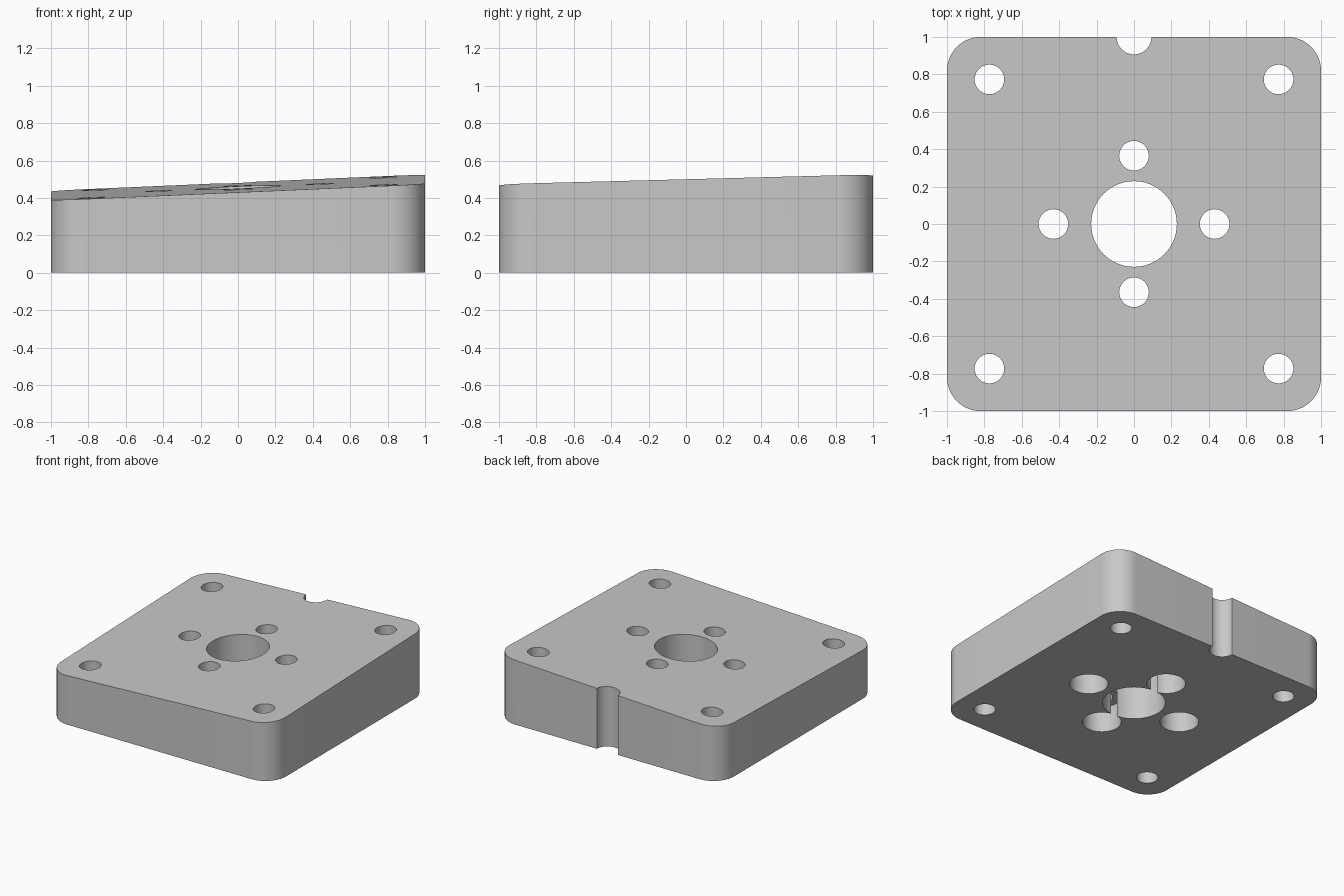
import bpy
import bmesh
from math import cos, sin, pi, radians, tan

cube = bpy.data.objects.get("Cube")
if cube:
    bpy.data.objects.remove(cube, do_unlink=True)

CORNER = 0.18
NOTCH = 0.093
MID_HEIGHT = 0.456
SLOPE_X, SLOPE_Y = tan(radians(2.5)), tan(radians(1.5))

grey = bpy.data.materials.new("plain grey")
grey.use_nodes = True
colour = (0.58, 0.58, 0.58, 1)
grey.diffuse_color = colour
grey.node_tree.nodes["Principled BSDF"].inputs["Base Color"].default_value = colour


def arc(cx, cy, radius, start, end, steps):
    angles = [radians(start + (end - start) * i / steps) for i in range(steps + 1)]
    return [(cx + radius * cos(a), cy + radius * sin(a)) for a in angles]


def make_plate():
    # Rounded square outline with a half-round notch in the back edge
    c = 1 - CORNER
    outline = arc(c, c, CORNER, 0, 90, 16)
    outline += arc(0, 1, NOTCH, 0, -180, 32)
    outline += arc(-c, c, CORNER, 90, 180, 16)
    outline += arc(-c, -c, CORNER, 180, 270, 16)
    outline += arc(c, -c, CORNER, 270, 360, 16)
    bm = bmesh.new()
    base = bm.faces.new([bm.verts.new((x, y, 0)) for x, y in outline])
    top = bmesh.ops.extrude_face_region(bm, geom=[base])["geom"]
    # Top face slopes in both directions
    for v in top:
        if isinstance(v, bmesh.types.BMVert):
            v.co.z = MID_HEIGHT + SLOPE_X * v.co.x + SLOPE_Y * v.co.y
    bmesh.ops.recalc_face_normals(bm, faces=bm.faces)
    mesh = bpy.data.meshes.new("mounting_plate")
    bm.to_mesh(mesh)
    bm.free()
    obj = bpy.data.objects.new("mounting_plate", mesh)
    bpy.context.collection.objects.link(obj)
    obj.data.materials.append(grey)
    return obj


def drill(plate, x, y, radius, top=1.0):
    # Vertical hole from below the plate up to the given height
    bottom = -0.2
    bpy.ops.mesh.primitive_cylinder_add(vertices=64, radius=radius, depth=top - bottom,
                                        location=(x, y, (top + bottom) / 2))
    cutter = bpy.context.object
    cutter.name = "hole_cutter"
    cutter.hide_render = True
    cutter.data.materials.append(grey)
    mod = plate.modifiers.new("hole", "BOOLEAN")
    mod.operation = "DIFFERENCE"
    mod.solver = "EXACT"
    mod.object = cutter
    bpy.context.view_layer.objects.active = plate
    bpy.ops.object.modifier_apply(modifier=mod.name)
    bpy.data.objects.remove(cutter, do_unlink=True)


plate = make_plate()

# Central bore
drill(plate, 0, 0, 0.229)

# Corner holes
for sx in (-1, 1):
    for sy in (-1, 1):
        drill(plate, sx * 0.773, sy * 0.773, 0.079)

# Inner screw holes, counterbored from the underside
for x, y in ((0.431, 0), (-0.431, 0), (0, 0.365), (0, -0.365)):
    drill(plate, x, y, 0.079)
    drill(plate, x, y, 0.141, top=0.21)

# Smooth round walls, sharp edges
bpy.ops.object.select_all(action="DESELECT")
plate.select_set(True)
bpy.context.view_layer.objects.active = plate
bpy.ops.object.shade_smooth_by_angle(angle=radians(30))
